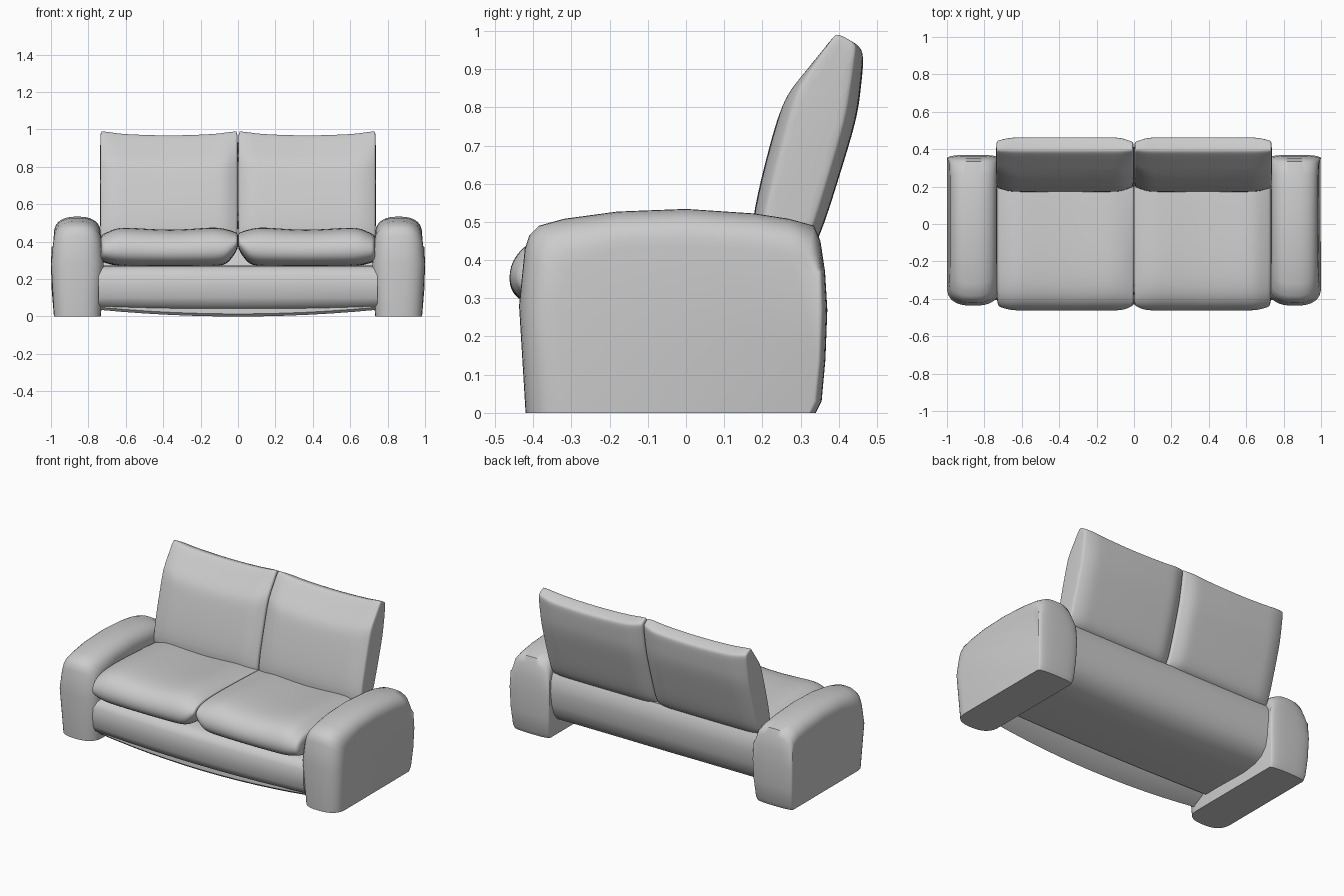
import bpy, bmesh, math

if "Cube" in bpy.data.objects:
    bpy.data.objects.remove(bpy.data.objects["Cube"], do_unlink=True)

fabric = bpy.data.materials.new("grey fabric")
fabric.use_nodes = True
GREY = (0.6, 0.6, 0.6, 1)
fabric.diffuse_color = GREY
fabric.node_tree.nodes["Principled BSDF"].inputs["Base Color"].default_value = GREY


def loft(name, rings, levels=0, angle=50):
    """Skin a list of equal-length point rings and cap both ends."""
    bm = bmesh.new()
    loops = [[bm.verts.new(p) for p in ring] for ring in rings]
    n = len(loops[0])
    for a, b in zip(loops, loops[1:]):
        for i in range(n):
            j = (i + 1) % n
            bm.faces.new((a[i], a[j], b[j], b[i]))
    bm.faces.new(loops[0][::-1])
    bm.faces.new(loops[-1])
    bmesh.ops.recalc_face_normals(bm, faces=bm.faces)
    mesh = bpy.data.meshes.new(name)
    bm.to_mesh(mesh)
    bm.free()
    mesh.materials.append(fabric)
    obj = bpy.data.objects.new(name, mesh)
    bpy.context.collection.objects.link(obj)
    if levels:
        mod = obj.modifiers.new("soften", "SUBSURF")
        mod.levels = mod.render_levels = levels
    bpy.ops.object.select_all(action="DESELECT")
    obj.select_set(True)
    bpy.context.view_layer.objects.active = obj
    bpy.ops.object.shade_smooth_by_angle(angle=math.radians(angle))


# Arms: side outline with a squarish rounding towards both faces
ARM = [(-.42, 0), (.34, 0), (.355, .03), (.365, .14), (.37, .27), (.364, .37), (.352, .45),
       (.335, .49), (.27, .508), (.18, .522), (0, .534), (-.18, .527), (-.32, .508),
       (-.385, .49), (-.41, .465), (-.422, .43), (-.437, .28)]


def arm(name, side):
    rings = []
    steps = 18
    for k in range(steps + 1):
        a = math.pi * (k / steps - .5)
        across = math.copysign(abs(math.sin(a)) ** .8, a)
        t = 1 - max(math.cos(a), 0) ** .8
        ring = []
        for y, z in ARM:
            yy = y + .1 * t if y < -.3 else y - .02 * t if y > .3 else y
            half = .125 + .016 * math.sin(math.pi * min(z / .53, 1))
            ring.append((side * (.859 + half * across), yy, z - .095 * t if z > .4 else z))
        rings.append(ring)
    loft(name, rings)


# Seat cushions: stations are x, depth scale, height scale, lift
SEAT = [(-.468, .35), (-.45, .41), (-.38, .465), (-.2, .47), (0, .455), (.2, .44), (.3, .42),
        (.32, .35), (.28, .28), (0, .265), (-.2, .265), (-.38, .27), (-.45, .3)]
SEAT_X = [(-.001, .92, .35, .045), (.008, .94, .5, .035), (.05, .99, .88, .01), (.09, 1, 1, .005),
          (.14, 1, 1.06, .005), (.36, 1, .95, -.005), (.6, 1, 1.06, .005), (.66, 1, .98, .005),
          (.72, .95, .75, 0), (.738, .93, .65, 0)]


def seat_cushion(name, side):
    rings = [[(side * x, -.07 + (y + .07) * sy, .36 + (z - .36) * sz + lift) for y, z in SEAT]
             for x, sy, sz, lift in SEAT_X]
    loft(name, rings, 2)


# Back cushions lean back: thickness is squeezed towards the side seams
BACK = [(.165, .42), (.18, .54), (.215, .68), (.24, .77), (.262, .84), (.31, .895), (.38, .98),
        (.395, .988), (.456, .963), (.466, .95), (.456, .86), (.447, .77), (.4, .62), (.345, .44),
        (.3, .39), (.2, .39)]
BACK_X = [(-.001, .6, .008), (.01, .68, .006), (.05, .9, .002), (.09, 1, -.004),
          (.15, 1, -.01), (.37, 1.02, -.018), (.59, 1, -.01), (.65, 1, -.004), (.7, .88, .004),
          (.73, .74, .006), (.738, .68, .008)]


def back_cushion(name, side):
    rings = []
    for x, s, lift in BACK_X:
        ring = []
        for y, z in BACK:
            mid = .24 + (z - .4) * .28
            ring.append((side * x, mid + (y - mid) * s, z + lift * (z > .8)))
        rings.append(ring)
    loft(name, rings, 2)


for word, side in (("left", 1), ("right", -1)):
    arm(word + "_arm", side)
    seat_cushion(word + "_seat_cushion", side)
    back_cushion(word + "_back_cushion", side)


# Base parts bow gently along their width
def bowed(name, profile, bow_y, bow_z, width=.745):
    rings = []
    for k in range(13):
        x = -width + 2 * width * k / 12
        b = 1 - (x / width) ** 2
        rings.append([(x, y - bow_y * b * (y < -.25), z - bow_z * b * (z < .1))
                      for y, z in profile])
    loft(name, rings)


bowed("front_rail", [(-.35, .05), (-.38, .065), (-.398, .1), (-.405, .16), (-.4, .22),
                     (-.38, .255), (-.34, .27), (-.27, .272), (-.27, .11)], .025, .008)
bowed("front_apron", [(-.345, .036), (-.36, .05), (-.35, .12), (-.22, .13), (-.26, .085)],
      .015, .036)
bowed("seat_base", [(-.24, .07), (.1, .062), (.2, .075), (.26, .1), (.3, .145), (.32, .21),
                    (.33, .3), (.322, .37), (.3, .41), (.24, .41), (.2, .27), (-.3, .265)],
      .02, .01)
